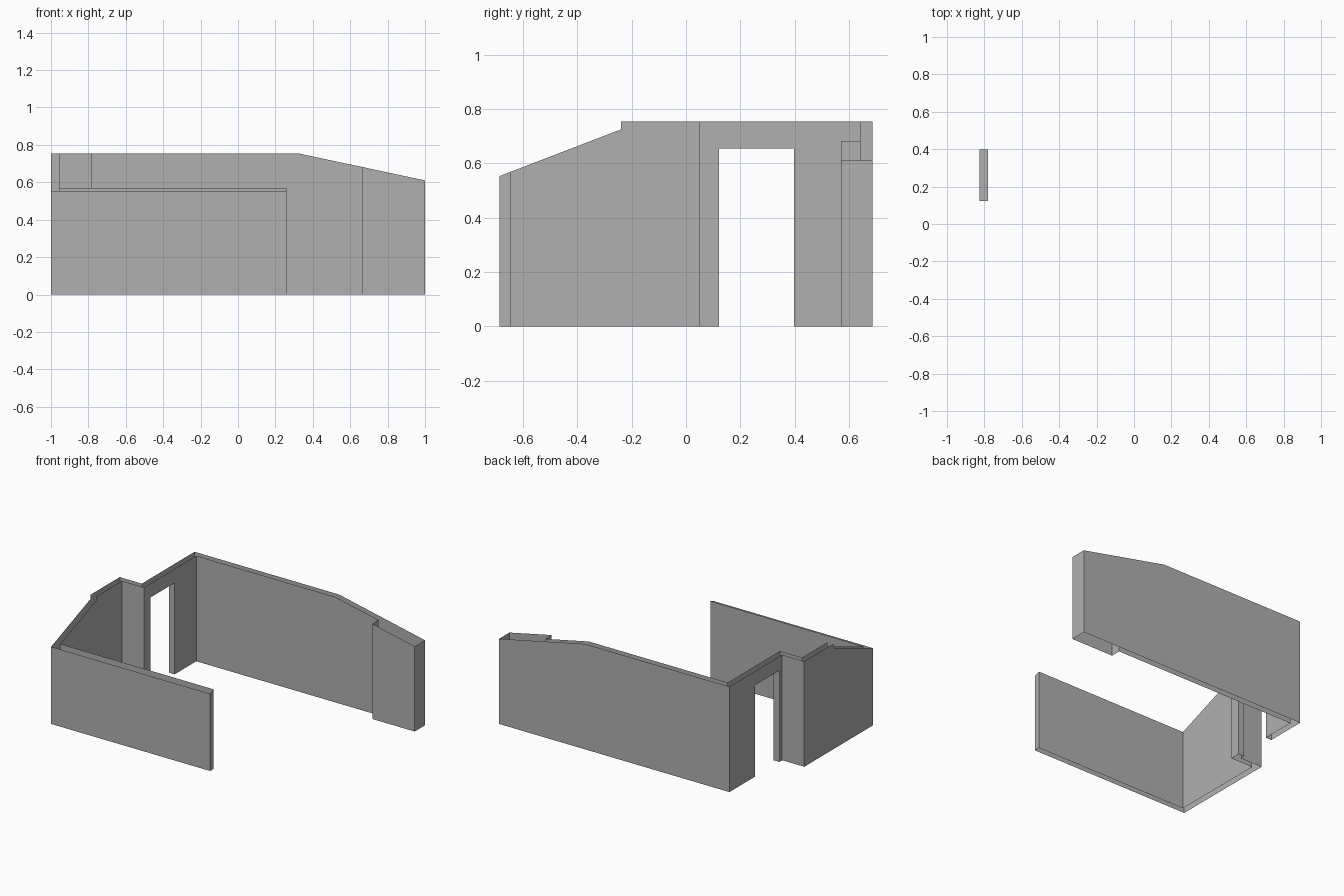
import bpy

if "Cube" in bpy.data.objects:
    bpy.data.objects.remove(bpy.data.objects["Cube"])

H = 0.755           # full wall height
DOOR = 0.655        # door head height
Y0, Y1 = 0.122, 0.397  # door jambs
XI, XO = -0.78, -0.825  # inner and outer face of the door wall
YE = 0.687          # outer front and back faces

grey = bpy.data.materials.new("dark_grey")
grey.diffuse_color = (0.436, 0.436, 0.436, 1)
grey.use_nodes = True
grey.node_tree.nodes["Principled BSDF"].inputs["Base Color"].default_value = grey.diffuse_color


def build(name, chains, extra=()):
    """Chains of (x, y, top) points become vertical panels; walls are open above and below.
    Each chain is (points, base height); points run with the visible side on the right."""
    verts, faces = [], []

    def add(*pts):
        faces.append(range(len(verts), len(verts) + len(pts)))
        verts.extend(pts)

    for pts, base in chains:
        for a, b in zip(pts, pts[1:]):
            if a[:2] != b[:2]:
                add((a[0], a[1], base), (b[0], b[1], base), b, a)
    for f in extra:
        add(*f)
    mesh = bpy.data.meshes.new(name)
    mesh.from_pydata(verts, [], [list(f) for f in faces])
    mesh.materials.append(grey)
    ob = bpy.data.objects.new(name, mesh)
    bpy.context.collection.objects.link(ob)
    # weld shared edges
    ob.modifiers.new("weld", 'WELD').merge_threshold = 0.0005
    return ob


# low front wall with a slightly sloped top
build("front_wall", [([(-1, -YE, 0.553), (0.26, -YE, 0.553),
                       (0.26, -0.646, 0.569), (-0.955, -0.646, 0.569)], 0)])

# left wall: raked top with a small step, then a jog inward to the door wall
build("left_wall", [
    ([(-0.955, -0.646, 0.569), (-0.955, -0.24, 0.725), (-0.955, -0.24, H),
      (-0.955, 0.05, H), (XI, 0.05, H)], 0),
    ([(XO, 0.09, H), (-1, 0.09, H), (-1, -0.24, H), (-1, -0.24, 0.725),
      (-1, -YE, 0.553)], 0)])

# door wall: two piers, lintel, jambs and the underside of the lintel
build("door_wall", [
    ([(XI, 0.05, H), (XI, Y0, H)], 0),
    ([(XI, Y0, H), (XI, Y1, H)], DOOR),
    ([(XI, Y1, H), (XI, 0.642, H)], 0),
    ([(XO, YE, H), (XO, Y1, H)], 0),
    ([(XO, Y1, H), (XO, Y0, H)], DOOR),
    ([(XO, Y0, H), (XO, 0.09, H)], 0),
    ([(XI, Y0, DOOR), (XO, Y0, DOOR)], 0),
    ([(XO, Y1, DOOR), (XI, Y1, DOOR)], 0),
], extra=[[(XO, Y0, DOOR), (XO, Y1, DOOR), (XI, Y1, DOOR), (XI, Y0, DOOR)]])

# back wall with a sloped end and a thickened pier
build("back_wall", [([
    (XI, 0.642, H), (0.32, 0.642, H), (0.664, 0.642, 0.682), (0.664, 0.571, 0.682),
    (1, 0.571, 0.61), (1, YE, 0.61), (0.32, YE, H), (XO, YE, H)], 0)])
